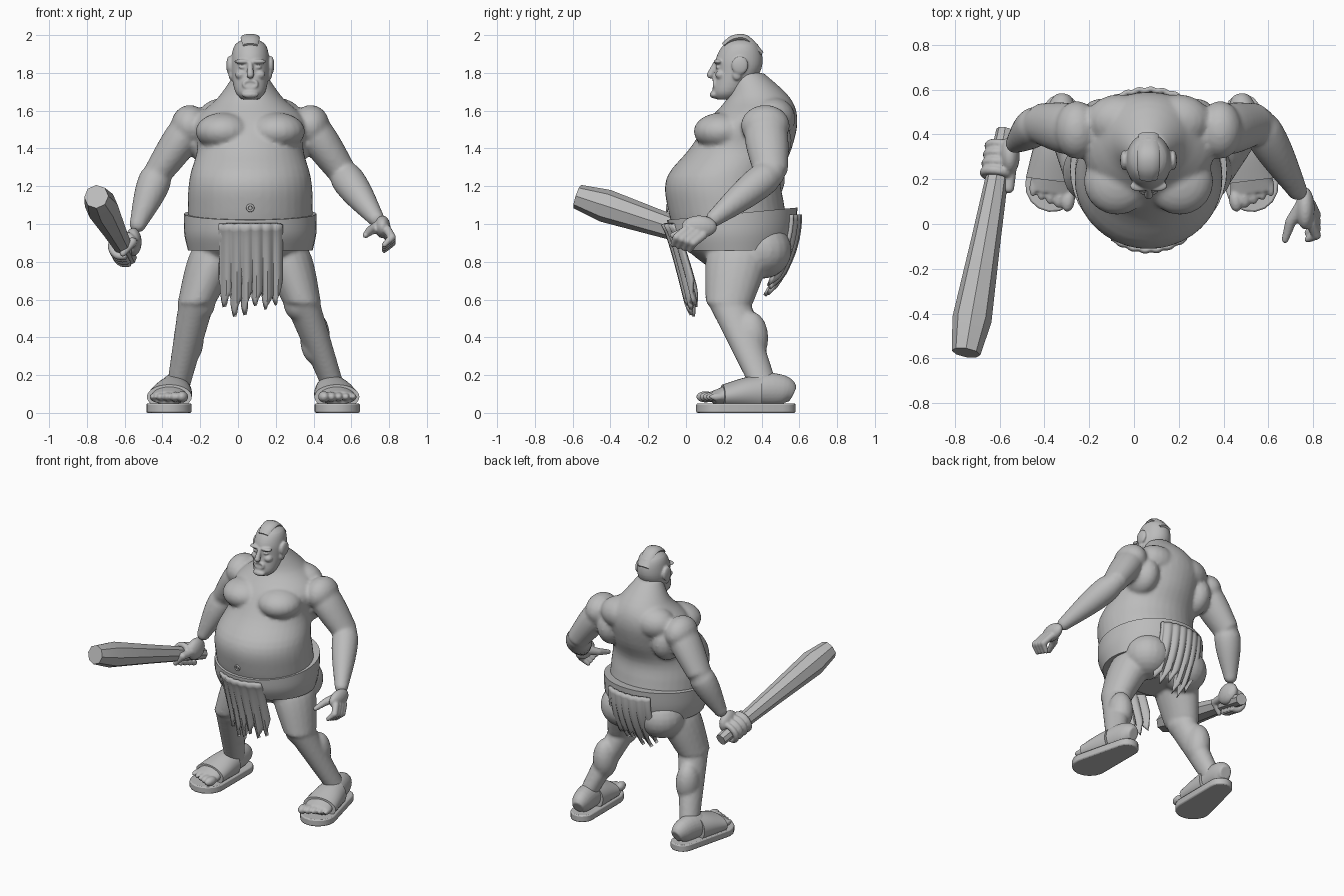
import bpy, bmesh, math
from mathutils import Vector, Matrix

if "Cube" in bpy.data.objects:
    bpy.data.objects.remove(bpy.data.objects["Cube"])

X, Y, Z = Vector((1, 0, 0)), Vector((0, 1, 0)), Vector((0, 0, 1))
CX = .065  # middle of the trunk
SIDES = (("left", 1), ("right", -1))

grey = bpy.data.materials.new("clay_grey")
grey.use_nodes = True
grey.diffuse_color = (.5, .5, .5, 1)
grey.node_tree.nodes["Principled BSDF"].inputs["Base Color"].default_value = (.5, .5, .5, 1)


def spline(rows, steps):
    """Catmull-Rom resampling of rows of any length."""
    out = []
    for i in range(len(rows) - 1):
        before, start = rows[max(i - 1, 0)], rows[i]
        end, after = rows[i + 1], rows[min(i + 2, len(rows) - 1)]
        for k in range(steps):
            t = k / steps
            out.append([b + t / 2 * (c - a + t * (2 * a - 5 * b + 4 * c - d + t * (3 * (b - c) + d - a)))
                        for a, b, c, d in zip(before, start, end, after)])
    return out + [list(rows[-1])]


def loft(bm, rows, ref=X, axis=None, sides=24, steps=4):
    """Closed tube through rows of x, y, z, radius along ref, radius across."""
    rows = spline(rows, steps)
    points = [Vector(row[:3]) for row in rows]
    rings = []
    for i, (point, row) in enumerate(zip(points, rows)):
        tangent = axis or (points[min(i + 1, len(points) - 1)] - points[max(i - 1, 0)]).normalized()
        u = (ref - tangent * tangent.dot(ref)).normalized()
        v = tangent.cross(u)
        rings.append([bm.verts.new(point + u * row[3] * math.cos(a) + v * row[4] * math.sin(a))
                      for a in (math.tau * k / sides for k in range(sides))])
    for lower, higher in zip(rings, rings[1:]):
        for k in range(sides):
            bm.faces.new((lower[k], lower[k - 1], higher[k - 1], higher[k]))
    bm.faces.new(rings[0])
    bm.faces.new(rings[-1])


def stack(bm, rows):
    """Horizontal rings given as height, front, back, half width."""
    loft(bm, [(CX, (front + back) / 2, z, width, (back - front) / 2) for z, front, back, width in rows],
         axis=Z, sides=40)


def ball(bm, place, size):
    matrix = Matrix.Translation(place) @ Matrix.Diagonal((*size, 1))
    bmesh.ops.create_uvsphere(bm, u_segments=20, v_segments=12, radius=1, matrix=matrix)


def limb(bm, start, end, thick, thin, bulge=0, wide=1, ref=Y, axis=None):
    """Tapered round-ended limb that swells near its start."""
    start, end = Vector(start), Vector(end)
    rows = []
    for k in range(11):
        t = k / 10
        r = thick + (thin - thick) * t + bulge * math.sin(math.pi * t ** .6)
        rows.append((*start.lerp(end, t), r * wide, r))
    loft(bm, rows, ref, axis, sides=20, steps=1)
    ball(bm, start, (thick, thick, thick))
    ball(bm, end, (thin, thin, thin))


def finish(bm, name, voxel=None, angle=40):
    bmesh.ops.recalc_face_normals(bm, faces=bm.faces)
    mesh = bpy.data.meshes.new(name)
    bm.to_mesh(mesh)
    bm.free()
    mesh.materials.append(grey)
    ob = bpy.data.objects.new(name, mesh)
    bpy.context.collection.objects.link(ob)
    bpy.ops.object.select_all(action='DESELECT')
    ob.select_set(True)
    bpy.context.view_layer.objects.active = ob
    bpy.ops.object.shade_smooth_by_angle(angle=math.radians(angle))
    if voxel:
        blend = ob.modifiers.new("blend", 'REMESH')
        blend.mode, blend.voxel_size, blend.use_smooth_shade = 'VOXEL', voxel, True
        relax = ob.modifiers.new("relax", 'SMOOTH')
        relax.iterations, relax.factor = 3, .5
    return ob


# Body: trunk, muscles, arms and legs blended into one skin
wrists = {"left": Vector((.73, .15, 1.03)), "right": Vector((-.53, .36, 1))}
knees = {"left": Vector((.34, .23, .58)), "right": Vector((-.22, .23, .58))}
ankles = {"left": Vector((.51, .42, .12)), "right": Vector((-.32, .42, .12))}
bm = bmesh.new()
stack(bm, [(.75, .15, .4, .17), (.9, -.03, .54, .31), (1.1, -.1, .52, .33), (1.25, -.1, .5, .32),
           (1.4, .02, .56, .28), (1.55, .12, .59, .29), (1.67, .22, .55, .17), (1.8, .24, .41, .08)])
for side, s in SIDES:
    ball(bm, (CX + s * .14, .19, 1.49), (.15, .15, .1))    # chest
    ball(bm, (CX + s * .22, .42, 1.44), (.1, .14, .14))    # side of back
    ball(bm, (CX + s * .13, .46, 1.56), (.15, .12, .11))   # shoulder blade
    ball(bm, (CX + s * .15, .4, .86), (.16, .16, .15))     # buttock
    ball(bm, (CX + s * .32, .42, 1.52), (.1, .13, .11))    # shoulder cap
    shoulder = (CX + s * .33, .42, 1.5)
    elbow = (CX + s * .49, .45, 1.27)
    limb(bm, shoulder, elbow, .09, .075, bulge=.01, wide=1.2)
    limb(bm, elbow, wrists[side], .075, .045, bulge=.02)
    hip = (CX + s * .18, .28, .86)
    knee, ankle = knees[side], ankles[side]
    limb(bm, hip, knee, .13, .1, bulge=.01, wide=1.25, axis=Z)
    limb(bm, knee, ankle, .095, .06, wide=1.2, axis=Z)
    ball(bm, knee.lerp(ankle, .4) + Y * .04, (.08, .09, .14))   # calf
finish(bm, "body", voxel=.013)

# Head with face features and ears
bm = bmesh.new()
stack(bm, [(1.66, .16, .26, .045), (1.7, .14, .31, .08), (1.8, .155, .39, .1), (1.88, .16, .405, .1),
           (1.95, .2, .38, .08), (1.985, .26, .32, .02)])
limb(bm, (CX, .13, 1.79), (CX, .155, 1.85), .02, .012)       # nose
ball(bm, (CX, .15, 1.685), (.045, .025, .02))                # chin
for side, s in SIDES:
    ball(bm, (CX + s * .04, .17, 1.86), (.045, .025, .013))  # brow
    ball(bm, (CX + s * .04, .17, 1.83), (.02, .014, .01))    # eye
    ball(bm, (CX + s * .05, .185, 1.79), (.03, .03, .025))   # cheek
    ball(bm, (CX + s * .11, .285, 1.84), (.017, .045, .05))  # ear
    ball(bm, (CX + s * .1, .27, 1.79), (.015, .025, .03))    # ear lobe
turns = [math.tau * k / 16 for k in range(17)]
loft(bm, [(CX + .035 * math.cos(a), .15, 1.74 + .02 * math.sin(a), .01, .01) for a in turns],
     ref=Y, sides=8, steps=1)                                # open lips
finish(bm, "head", voxel=.006)

# Cropped crest of hair
bm = bmesh.new()
loft(bm, [(CX, .2, 1.945, .04, .015), (CX, .25, 1.98, .05, .02), (CX, .32, 1.98, .05, .02),
          (CX, .4, 1.9, .045, .015)], sides=10)
finish(bm, "hair_crest")

# Navel
bpy.ops.mesh.primitive_torus_add(location=(CX, -.1, 1.085), rotation=(math.pi / 2, 0, 0),
                                 major_radius=.016, minor_radius=.006,
                                 major_segments=16, minor_segments=8)
navel = bpy.context.object
navel.name = "navel"
navel.data.materials.append(grey)
bpy.ops.object.shade_smooth()

# Left hand, open and relaxed
bm = bmesh.new()
ball(bm, (.765, .07, .985), (.042, .095, .06))
for i in range(4):
    knuckle = Vector((.79, .03 * i, .97 - .01 * i))
    bend = knuckle + Vector((.025, -.05, -.04))
    limb(bm, knuckle, bend, .023, .021)
    limb(bm, bend, bend + Vector((-.04, -.02, -.04)), .021, .014)
thumb_joint = Vector((.7, .01, .965))
limb(bm, (.75, .08, .99), thumb_joint, .032, .025)
limb(bm, thumb_joint, (.675, -.07, .94), .025, .016, ref=X)
finish(bm, "left_hand", voxel=.007)

# Faceted wooden club
butt, tip = Vector((-.575, .42, .82)), Vector((-.75, -.575, 1.145))
along = (tip - butt).normalized()
bm = bmesh.new()
loft(bm, [(*butt.lerp(tip, t), r, r) for t, r in ((0, .04), (.2, .05), (.5, .066), (.85, .088), (1, .065))],
     sides=8, steps=1)
finish(bm, "club", angle=20)

# Right hand, fingers wrapped round the club
across = (X - along * along.dot(X)).normalized()
rise = along.cross(across)
bm = bmesh.new()
ball(bm, (-.555, .305, .905), (.045, .085, .075))
for i in range(4):
    centre = butt.lerp(tip, .08 + .04 * i)
    curl = [centre + .06 * (across * math.cos(a) + rise * math.sin(a))
            for a in (math.radians(20 + 45 * k) for k in range(7))]
    loft(bm, [(*point, .021, .021) for point in curl], ref=along, sides=10)
thumb = butt.lerp(tip, .25) + across * .06
limb(bm, (-.55, .28, .9), thumb, .03, .025, ref=X)
limb(bm, thumb, thumb - rise * .06 - across * .05, .025, .018, ref=along)
finish(bm, "right_hand", voxel=.007)

# Wide waistband, higher at the back
bm = bmesh.new()
bottom = .86
stack(bm, [(bottom, -.05, .55, .33), (.95, -.09, .58, .35), (1.05, -.1, .59, .35)])
for v in bm.verts:
    v.co.z += (v.co.z - bottom) * (v.co.y - .2) / 2
finish(bm, "waistband")


def cloth(name, top, low, start, drift, ease, wrap):
    """Folded hanging cloth with a torn hem of alternating tips and notches."""
    knots, columns, levels, half = 12, 48, 12, .165
    hem = [low + abs(math.sin(k * k)) * .06 + (0 if k % 2 else .08) for k in range(knots + 1)]
    hem[0] = hem[-1] = low + .2
    hem[3] = low
    bm = bmesh.new()
    grid = []
    for i in range(columns + 1):
        k, part = divmod(i * knots / columns, 1)
        k = int(k)
        end = hem[k] + (hem[min(k + 1, knots)] - hem[k]) * part
        dx = (2 * i / columns - 1) * half
        column = []
        for j in range(levels + 1):
            z = top + (end - top) * j / levels
            fall = (top - z) / (top - low)
            fold = .011 * math.sin(i * .8) * min(1, .3 + fall)
            column.append(bm.verts.new((CX + dx, start + drift * fall ** ease + wrap * dx * dx + fold, z)))
        grid.append(column)
    for a, b in zip(grid, grid[1:]):
        for j in range(levels):
            bm.faces.new((a[j], b[j], b[j + 1], a[j + 1]))
    solid = finish(bm, name).modifiers.new("thickness", 'SOLIDIFY')
    solid.thickness, solid.offset = .022, 0


# Loincloth flaps
cloth("front_flap", top=1, low=.51, start=-.12, drift=.15, ease=.8, wrap=2)
cloth("back_flap", top=1.05, low=.62, start=.6, drift=-.17, ease=2, wrap=-1.6)

# Feet in sandals, drawn with the heel at the origin and toes towards -y
heels = {"left": .475, "right": -.315}
for side, s in SIDES:
    matrix = Matrix.Translation((heels[side], .58, 0)) @ Matrix.Rotation(s * .125, 4, 'Z')

    bm = bmesh.new()
    outline = []
    for first, y, r in ((0, -.08, .08), (math.pi, -.41, .12)):
        for k in range(9):
            a = first + math.pi * k / 8
            outline.append(bm.verts.new((r * math.cos(a), y + r * math.sin(a), 0)))
    lifted = bmesh.ops.extrude_face_region(bm, geom=[bm.faces.new(outline)])["geom"]
    bmesh.ops.translate(bm, verts=[g for g in lifted if isinstance(g, bmesh.types.BMVert)], vec=Z * .05)
    bm.transform(matrix)
    edge = finish(bm, side + "_sandal_sole").modifiers.new("edge", 'BEVEL')
    edge.width, edge.segments = .008, 2

    bm = bmesh.new()
    loft(bm, [(0, -.015, .1, .04, .045), (0, -.07, .12, .065, .08), (0, -.2, .12, .08, .085),
              (0, -.44, .08, .1, .035)])
    for i in range(5):  # big toe on the inner side
        r = .03 - .0025 * i
        ball(bm, (s * (.04 * i - .08), .012 * i - .47, .085), (r, .05, r))
    bm.transform(matrix)
    finish(bm, side + "_foot", voxel=.007)

    bm = bmesh.new()
    loft(bm, [(0, -.19, .105, .095, .095), (0, -.28, .1, .108, .085), (0, -.39, .085, .12, .065)],
         axis=-Y, sides=28)
    bm.transform(matrix)
    finish(bm, side + "_sandal_strap")
